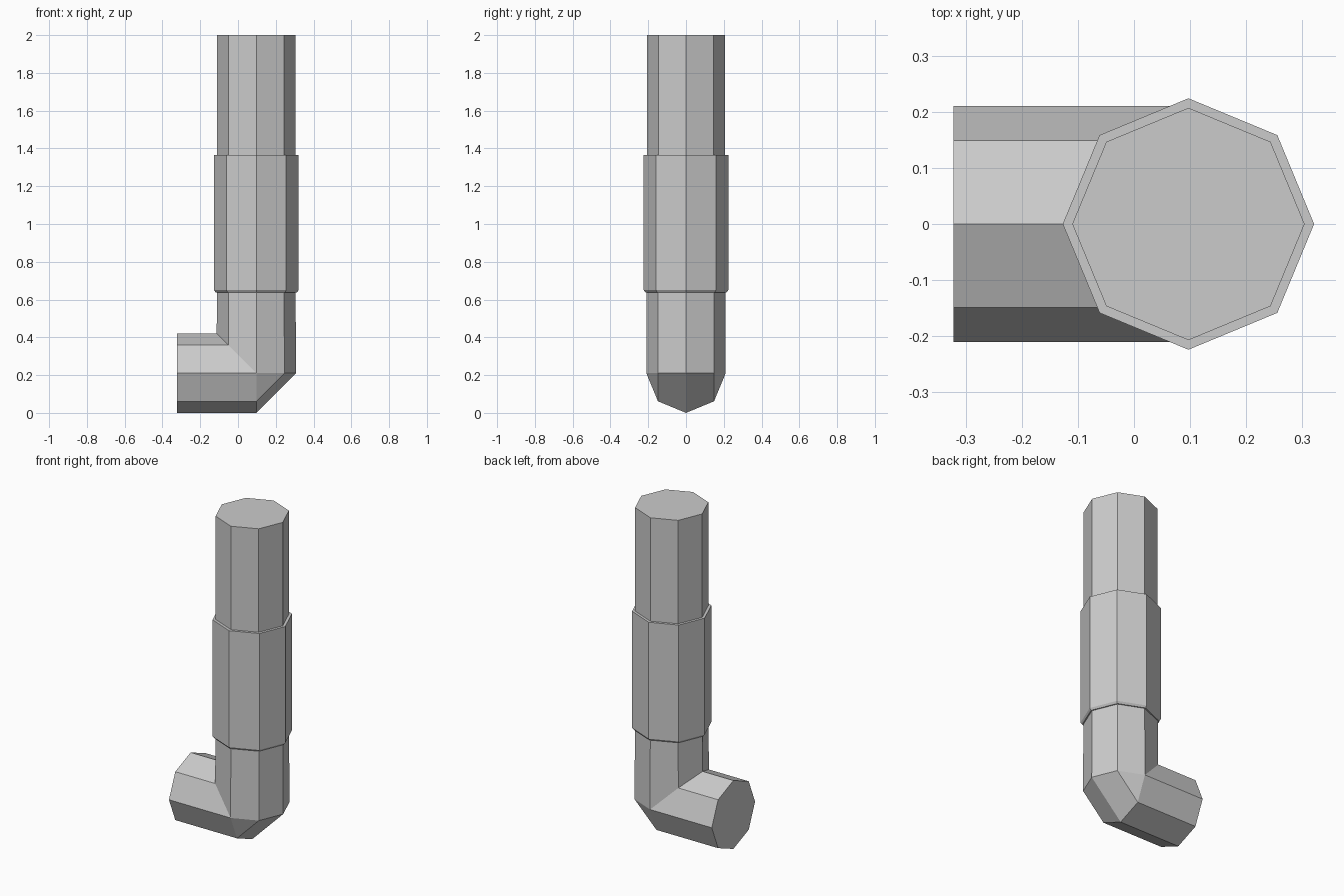
import bpy, bmesh
from math import cos, sin, pi

if "Cube" in bpy.data.objects:
    bpy.data.objects.remove(bpy.data.objects["Cube"])

CX, CZ, R, SIDES = 0.097, 0.21, 0.21, 8


def section(r):
    # octagon: u points to the outside of the bend, y is sideways
    return [(r * cos(2 * pi * i / SIDES), r * sin(2 * pi * i / SIDES)) for i in range(SIDES)]


def straight(r, z):
    return [(CX + u, y, z) for u, y in section(r)]


rings = [
    # horizontal outlet and mitred elbow with one bevel segment outside
    [(-0.322, y, CZ - u) for u, y in section(R)],
    [(CX + min(u, 0), y, CZ - u) for u, y in section(R)],
    [(CX + u, y, CZ + max(-u, 0)) for u, y in section(R)],
]
# lower riser, sleeve with chamfered lower lip, upper riser
for r, z in [(0.208, 0.638), (0.215, 0.638), (0.224, 0.65), (0.224, 1.365),
             (0.207, 1.365), (0.207, 2.0)]:
    rings.append(straight(r, z))

# skin the rings and cap both ends
bm = bmesh.new()
loops = [[bm.verts.new(p) for p in ring] for ring in rings]
for a, b in zip(loops, loops[1:]):
    for i in range(SIDES):
        j = (i + 1) % SIDES
        bm.faces.new((a[i], a[j], b[j], b[i]))
bm.faces.new(loops[0])
bm.faces.new(loops[-1])
bmesh.ops.remove_doubles(bm, verts=bm.verts, dist=0.0005)
bmesh.ops.recalc_face_normals(bm, faces=bm.faces)

mesh = bpy.data.meshes.new("elbow_pipe")
bm.to_mesh(mesh)
bm.free()
bpy.context.collection.objects.link(bpy.data.objects.new("elbow_pipe", mesh))
